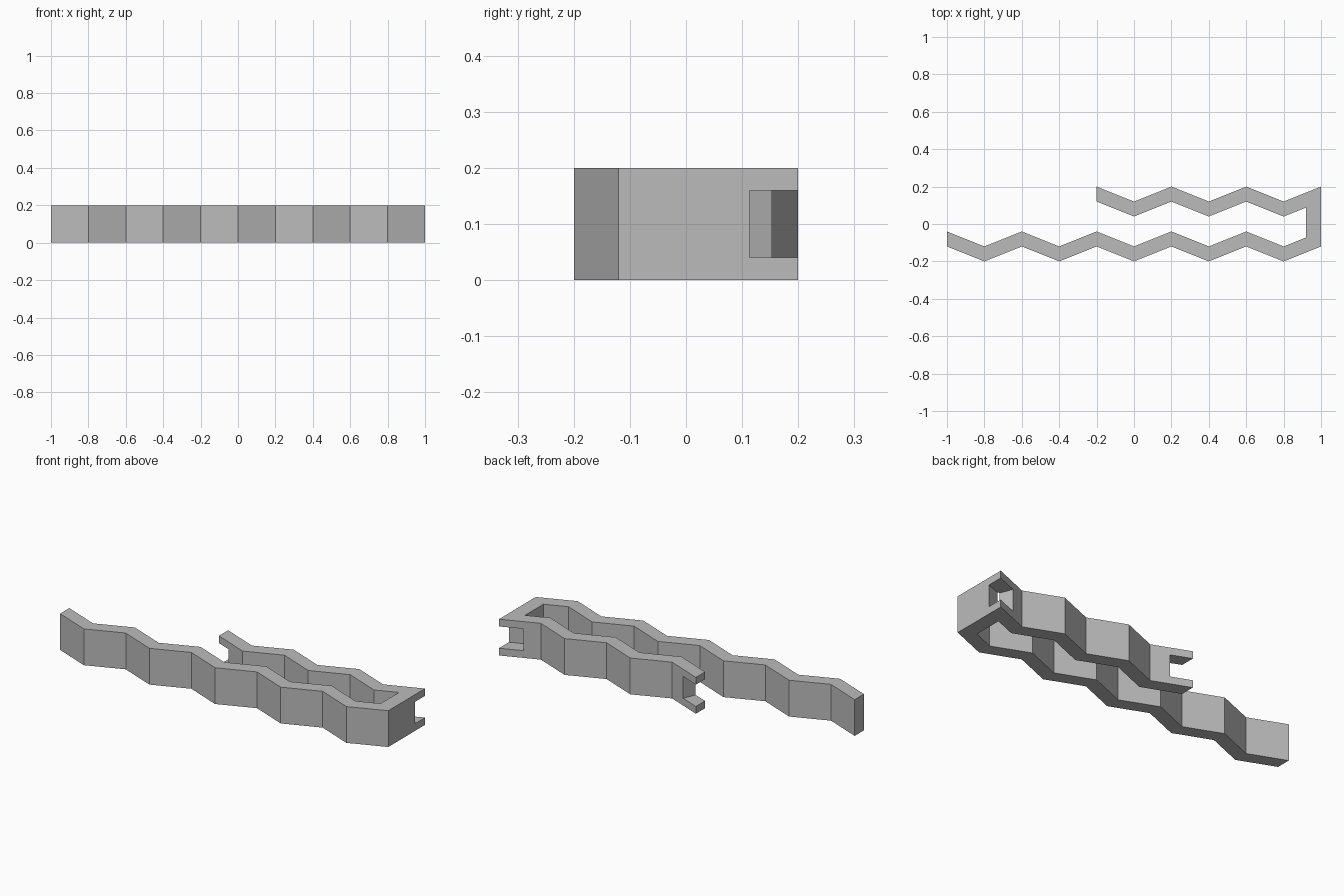
import bpy, bmesh, math
from mathutils import Matrix

cube = bpy.data.objects.get("Cube")
if cube:
    bpy.data.objects.remove(cube, do_unlink=True)

HEIGHT = 0.2          # strip height
WALL = 0.08           # wall thickness measured along y
STEP = 0.2            # length of one zigzag fold
SLOPE = WALL / STEP
END_X = 1 - WALL      # inside face of the end wall

grey = bpy.data.materials.new("plain_grey")
grey.use_nodes = True
colour = (0.5, 0.5, 0.5, 1)
grey.diffuse_color = colour
grey.node_tree.nodes["Principled BSDF"].inputs["Base Color"].default_value = colour


def make_object(name, bm):
    bmesh.ops.recalc_face_normals(bm, faces=bm.faces)
    mesh = bpy.data.meshes.new(name)
    bm.to_mesh(mesh)
    bm.free()
    mesh.materials.append(grey)
    obj = bpy.data.objects.new(name, mesh)
    bpy.context.collection.objects.link(obj)
    return obj


def zigzag(start_x, folds, high_y):
    """Points that alternate between high_y and one wall thickness below."""
    return [(start_x + i * STEP, high_y - WALL * (i % 2)) for i in range(folds + 1)]


# Folded strip: front run, end wall and shorter back run as one outline
front_outer = zigzag(-1, 10, -0.12)
back_outer = zigzag(-0.2, 6, 0.2)
rise = SLOPE * (END_X - 0.8)


def inner(run, shift):
    """Offset run that stops at the inside of the end wall."""
    points = [(x, y + shift) for x, y in run[:-1]]
    return points + [(END_X, points[-1][1] + rise)]


outline = (front_outer + back_outer[::-1]
           + inner(back_outer, -WALL) + inner(front_outer, WALL)[::-1])
bm = bmesh.new()
base = bm.faces.new([bm.verts.new((x, y, 0)) for x, y in outline])
top = bmesh.ops.extrude_face_region(bm, geom=[base])["geom"]
bmesh.ops.translate(bm, vec=(0, 0, HEIGHT),
                    verts=[g for g in top if isinstance(g, bmesh.types.BMVert)])
strip = make_object("folded_strip", bm)


# Slots through both ends of the back run, aligned with the sloping wall
def cut_slot(name, x, direction, half_length):
    bm = bmesh.new()
    bmesh.ops.create_cube(bm, size=1, matrix=(
        Matrix.Translation((x, 0.16, HEIGHT / 2))
        @ Matrix.Rotation(direction * math.atan(SLOPE), 4, "Z")
        @ Matrix.Diagonal((2 * half_length, 0.0866, 0.12, 1))))
    cutter = make_object(name, bm)
    cutter.hide_render = True
    cutter.hide_set(True)
    mod = strip.modifiers.new(name, "BOOLEAN")
    mod.operation = "DIFFERENCE"
    mod.solver = "EXACT"
    mod.object = cutter
    return cutter


cutters = [cut_slot("corner_slot", 1, 1, 0.11), cut_slot("tip_slot", -0.2, -1, 0.1)]

# Bake the slots and discard the cutters
bpy.context.view_layer.update()
evaluated = strip.evaluated_get(bpy.context.evaluated_depsgraph_get())
baked = bpy.data.meshes.new_from_object(evaluated)
strip.modifiers.clear()
strip.data = baked
for cutter in cutters:
    bpy.data.objects.remove(cutter, do_unlink=True)
